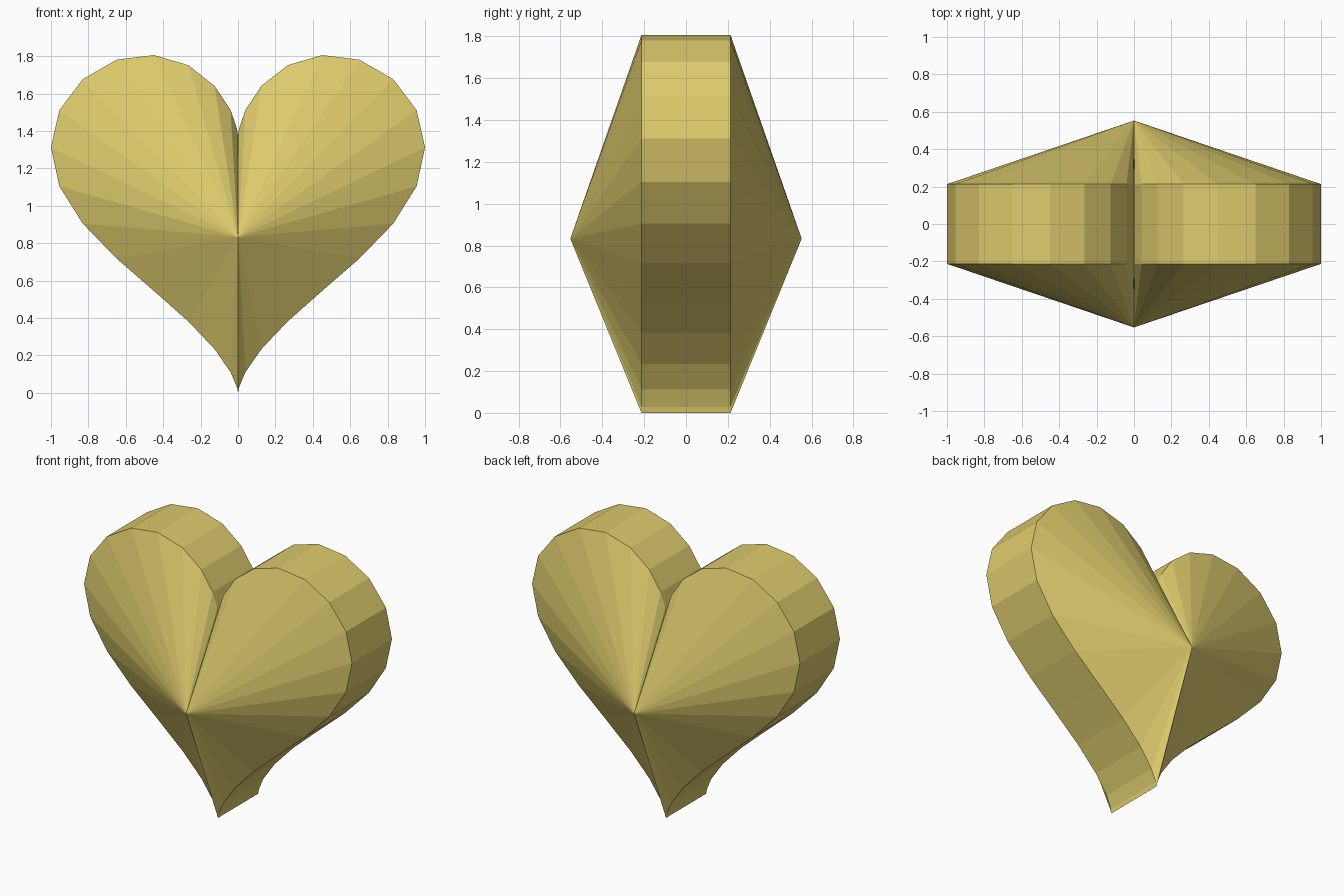
import bpy
import bmesh
from math import sin, cos, radians

cube = bpy.data.objects.get("Cube")
if cube:
    bpy.data.objects.remove(cube, do_unlink=True)

STEPS = 36            # outline segments
HALF_BAND = 0.213     # half thickness of the rim
TIP_Y, TIP_Z = 0.553, 0.833

# Gold material
gold = bpy.data.materials.new("gold")
gold.use_nodes = True
color = (0.73, 0.6, 0.153, 1)
gold.diffuse_color = color
gold.node_tree.nodes["Principled BSDF"].inputs["Base Color"].default_value = color


def outline(angle):
    """Point on the heart curve, resting on z = 0 and 2 units wide."""
    x = sin(angle) ** 3
    z = 13 * cos(angle) - 5 * cos(2 * angle) - 2 * cos(3 * angle) - cos(4 * angle)
    return x, (z + 17) / 16


bm = bmesh.new()
points = [outline(radians(i * 360 / STEPS)) for i in range(STEPS)]
front, back = [[bm.verts.new((x, y, z)) for x, z in points]
               for y in (-HALF_BAND, HALF_BAND)]
front_tip, back_tip = [bm.verts.new((0, y, TIP_Z)) for y in (-TIP_Y, TIP_Y)]

# Straight rim and the faceted fans rising to each tip
for i in range(STEPS):
    j = (i + 1) % STEPS
    bm.faces.new((front[i], front[j], back[j], back[i]))
    bm.faces.new((front[j], front[i], front_tip))
    bm.faces.new((back[i], back[j], back_tip))
bmesh.ops.recalc_face_normals(bm, faces=bm.faces)

mesh = bpy.data.meshes.new("heart")
bm.to_mesh(mesh)
bm.free()
mesh.materials.append(gold)
heart = bpy.data.objects.new("heart", mesh)
bpy.context.collection.objects.link(heart)
